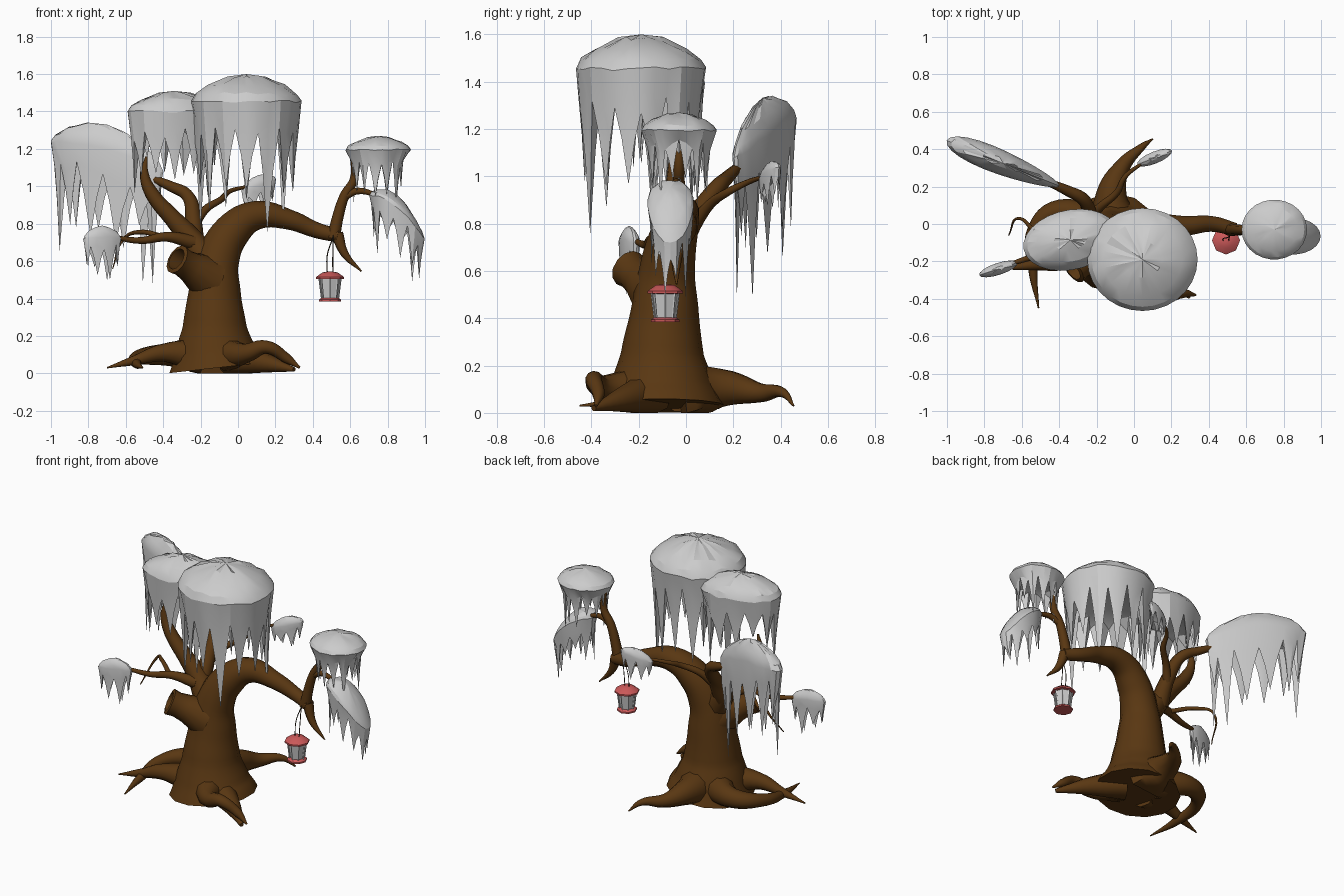
import bpy, bmesh, math, random
from mathutils import Vector, Matrix

if "Cube" in bpy.data.objects:
    bpy.data.objects.remove(bpy.data.objects["Cube"])


def material(name, rgb):
    m = bpy.data.materials.new(name)
    m.diffuse_color = (*rgb, 1)
    m.use_nodes = True
    m.node_tree.nodes["Principled BSDF"].inputs["Base Color"].default_value = m.diffuse_color
    return m


BARK = material("bark", (0.1, 0.038, 0.006))
RED = material("red_paint", (0.6, 0.1, 0.1))
DARK = material("dark_wire", (0.03, 0.02, 0.01))


def add(name, mesh, mat=None, angle=50):
    ob = bpy.data.objects.new(name, mesh)
    bpy.context.collection.objects.link(ob)
    if mat:
        mesh.materials.clear()
        mesh.materials.append(mat)
    bpy.ops.object.select_all(action='DESELECT')
    ob.select_set(True)
    bpy.context.view_layer.objects.active = ob
    bpy.ops.object.shade_smooth_by_angle(angle=math.radians(angle))
    return ob


def tube(name, pts, mat=BARK, res=3):
    """Tapered tube along points (x, y, z, radius)."""
    cu = bpy.data.curves.new(name + "_path", 'CURVE')
    cu.dimensions = '3D'
    cu.bevel_depth = 1
    cu.bevel_resolution = res
    cu.resolution_u = 6
    cu.use_fill_caps = True
    sp = cu.splines.new('BEZIER')
    sp.bezier_points.add(len(pts) - 1)
    for p, (x, y, z, r) in zip(sp.bezier_points, pts):
        p.co = (x, y, z)
        p.radius = r
        p.handle_left_type = p.handle_right_type = 'AUTO'
    tmp = bpy.data.objects.new(name + "_path", cu)
    bpy.context.collection.objects.link(tmp)
    bpy.context.view_layer.update()
    dg = bpy.context.evaluated_depsgraph_get()
    me = bpy.data.meshes.new_from_object(tmp.evaluated_get(dg))
    bpy.data.objects.remove(tmp)
    for v in me.vertices:
        v.co.z = max(v.co.z, 0.0)
    return add(name, me, mat)


def lathe(name, profile, sides, mat=None, loc=(0, 0, 0), axis=(0, 0, 1), angle=35):
    """Revolve (radius, z) points about an axis."""
    bm = bmesh.new()
    vs = [bm.verts.new((r, 0, z)) for r, z in profile]
    es = [bm.edges.new(p) for p in zip(vs, vs[1:])]
    bmesh.ops.spin(bm, geom=vs + es, cent=(0, 0, 0), axis=(0, 0, 1),
                   angle=math.tau, steps=sides, use_duplicate=False)
    bmesh.ops.remove_doubles(bm, verts=bm.verts, dist=1e-4)
    bmesh.ops.recalc_face_normals(bm, faces=bm.faces)
    rot = Vector(axis).to_track_quat('Z', 'Y').to_matrix().to_4x4()
    bm.transform(Matrix.Translation(loc) @ rot)
    me = bpy.data.meshes.new(name)
    bm.to_mesh(me)
    return add(name, me, mat, angle)


def foliage(name, c, rx, ry, deg, zs, n, slope=(0, 0), vr=0.95, egg=0, seed=1):
    """Domed clump with n hanging spikes; zs = top, rim, valley, lowest tip."""
    rnd = random.Random(seed)
    top, rim, val, low = zs
    ca, sa = math.cos(math.radians(deg)), math.sin(math.radians(deg))
    bm = bmesh.new()
    m = 2 * n

    def vert(r, t, z):
        x = rx * r * math.cos(t)
        y = ry * r * math.sin(t) * (1 - egg * math.cos(t))
        z += slope[0] * x + slope[1] * x * x
        return bm.verts.new((c[0] + x * ca - y * sa, c[1] + x * sa + y * ca, z))

    ang = [math.tau * i / m for i in range(m)]
    h = top - rim
    rings = [[vert(r, t, top - h * (f + rnd.uniform(-0.06, 0.06))) for t in ang]
             for r, f in ((0.35, 0.13), (0.72, 0.42), (0.92, 0.72), (1, 1))]
    rings.append([vert(vr * rnd.uniform(0.94, 1.02), t,
                       val + (rim - val) * rnd.uniform(-0.4, 0.4)) for t in ang])
    apex = vert(0, 0, top)
    for i in range(m):
        j = (i + 1) % m
        bm.faces.new((apex, rings[0][i], rings[0][j]))
        for a, b in zip(rings, rings[1:]):
            bm.faces.new((a[i], b[i], b[j], a[j]))
    # underside and spikes
    last = rings[-1]
    inner = [vert(vr * 0.72, ang[2 * k + 1], val + (rim - val) * 0.2) for k in range(n)]
    under = vert(0, 0, (rim + val) / 2)
    for k in range(n):
        k2, e = (k + 1) % n, (2 * k + 2) % m
        bm.faces.new((inner[k], inner[k2], last[e]))
        bm.faces.new((under, inner[k2], inner[k]))
        base = [last[2 * k], last[2 * k + 1], last[e], inner[k]]
        mid = sum((v.co for v in base), Vector()) / 4
        f = rnd.uniform(0.85, 1) if k % 5 == 1 else rnd.uniform(0.4, 0.8)
        drop = Vector((0, 0, -(val - low) * f))
        ring = [bm.verts.new(mid + (v.co - mid) * 0.5 + drop * 0.4) for v in base]
        tip = bm.verts.new(mid + drop)
        for i in range(4):
            j = (i + 1) % 4
            bm.faces.new((base[i], ring[i], ring[j], base[j]))
            bm.faces.new((ring[i], tip, ring[j]))
    bmesh.ops.recalc_face_normals(bm, faces=bm.faces)
    me = bpy.data.meshes.new(name)
    bm.to_mesh(me)
    return add(name, me, None, 22)


# trunk arching over into the right-hand bough
tube("trunk", [(-0.11, -0.1, 0.03, 0.265), (-0.12, -0.1, 0.12, 0.222), (-0.125, -0.1, 0.25, 0.175),
               (-0.125, -0.09, 0.42, 0.145), (-0.11, -0.08, 0.6, 0.118), (-0.03, -0.05, 0.76, 0.1),
               (0.1, -0.02, 0.845, 0.077), (0.28, -0.01, 0.82, 0.053), (0.42, 0, 0.765, 0.042),
               (0.54, -0.03, 0.735, 0.036)], res=5)

# hollow broken stub
lathe("hollow_stub", [(0.13, -0.2), (0.085, -0.07), (0.075, -0.01), (0.082, 0.035), (0.06, 0.04),
                      (0.045, -0.08), (0, -0.09)], 12, BARK, (-0.3, -0.225, 0.595), (-0.6, -0.45, 0.35), 50)

# roots
for name, pts in {
    "back_root": [(-0.1, -0.02, 0.08, 0.14), (-0.12, 0.16, 0.105, 0.082), (-0.06, 0.31, 0.085, 0.042),
                  (0.04, 0.41, 0.085, 0.02), (0.1, 0.455, 0.03, 0.004)],
    "left_arc_root": [(-0.2, -0.02, 0.1, 0.1), (-0.4, 0.07, 0.1, 0.06), (-0.53, -0.03, 0.085, 0.04),
                      (-0.54, -0.25, 0.05, 0.025), (-0.51, -0.45, 0.03, 0.004)],
    "left_root": [(-0.2, -0.15, 0.09, 0.1), (-0.4, -0.2, 0.11, 0.05), (-0.55, -0.22, 0.07, 0.027),
                  (-0.7, -0.24, 0.03, 0.004)],
    "front_curled_root": [(-0.06, -0.22, 0.1, 0.09), (0.05, -0.36, 0.11, 0.05), (0.15, -0.39, 0.14, 0.036),
                          (0.26, -0.37, 0.08, 0.027), (0.33, -0.38, 0.03, 0.006)],
    "front_right_root": [(-0.05, -0.15, 0.08, 0.1), (0.12, -0.25, 0.06, 0.06), (0.3, -0.39, 0.02, 0.012)],
}.items():
    tube(name, pts)

# limbs and twigs
for name, pts in {
    "left_limb": [(-0.15, -0.08, 0.58, 0.09), (-0.27, -0.05, 0.74, 0.06), (-0.35, -0.05, 0.83, 0.048),
                  (-0.46, -0.05, 0.96, 0.038), (-0.5, -0.05, 1.06, 0.025), (-0.49, -0.05, 1.16, 0.006)],
    "back_left_limb": [(-0.24, -0.05, 0.68, 0.06), (-0.24, 0.04, 0.83, 0.043), (-0.27, 0.13, 0.95, 0.035),
                       (-0.36, 0.18, 1.0, 0.028), (-0.5, 0.24, 1.06, 0.015)],
    "back_limb": [(-0.24, 0.03, 0.79, 0.03), (-0.17, 0.1, 0.88, 0.022), (-0.09, 0.17, 0.93, 0.018),
                  (-0.05, 0.25, 0.97, 0.013), (0.05, 0.33, 1.0, 0.008)],
    "left_branch": [(-0.24, -0.09, 0.7, 0.04), (-0.38, -0.14, 0.73, 0.026), (-0.52, -0.17, 0.71, 0.018),
                    (-0.68, -0.22, 0.73, 0.01)],
    "left_curled_twig": [(-0.4, -0.14, 0.73, 0.016), (-0.53, -0.04, 0.755, 0.012), (-0.61, 0.03, 0.72, 0.008),
                         (-0.67, -0.06, 0.56, 0.003)],
    "right_limb": [(0.51, -0.03, 0.72, 0.035), (0.535, -0.03, 0.84, 0.03), (0.57, -0.03, 0.95, 0.026),
                   (0.62, -0.03, 1.04, 0.022), (0.61, -0.03, 1.17, 0.012)],
    "right_branch": [(0.565, -0.03, 0.94, 0.02), (0.64, -0.04, 0.975, 0.018), (0.77, -0.05, 0.94, 0.01)],
    "right_drooping_twig": [(0.53, -0.03, 0.745, 0.034), (0.57, -0.04, 0.64, 0.022), (0.66, -0.04, 0.545, 0.004)],
}.items():
    tube(name, pts, res=2)

# foliage clumps
foliage("centre_foliage", (0.045, -0.19), 0.295, 0.275, 0, (1.6, 1.455, 1.32, 0.7), 14, seed=3)
foliage("left_foliage", (-0.34, -0.085), 0.255, 0.16, 12, (1.51, 1.4, 1.28, 0.92), 13, seed=5)
foliage("back_left_foliage", (-0.7, 0.325), 0.325, 0.065, -22, (1.33, 1.2, 1.08, 0.55), 12, (-0.25, -0.4),
        egg=0.3, seed=8)
foliage("right_top_foliage", (0.75, -0.03), 0.175, 0.16, 0, (1.27, 1.195, 1.13, 0.88), 13, vr=0.82, seed=2)
foliage("right_low_foliage", (0.85, -0.065), 0.148, 0.098, 0, (0.955, 0.89, 0.82, 0.57), 11, (-0.8, -2.5), seed=4)
foliage("small_left_foliage", (-0.725, -0.24), 0.108, 0.032, 18, (0.79, 0.73, 0.68, 0.48), 8, (0, -1), seed=6)
foliage("small_back_foliage", (0.11, 0.355), 0.1, 0.032, 22, (1.06, 1.01, 0.97, 0.84), 8, (0.3, 0), seed=7)

# lantern
LX, LY = 0.492, -0.088
lathe("lantern_roof", [(0, 0.545), (0.04, 0.54), (0.075, 0.515), (0.075, 0.505), (0, 0.5)], 8, RED, (LX, LY, 0))
lathe("lantern_glass", [(0, 0.4), (0.04, 0.4), (0.053, 0.505), (0, 0.505)], 8, None, (LX, LY, 0))
lathe("lantern_base", [(0, 0.384), (0.06, 0.384), (0.06, 0.394), (0.045, 0.404), (0, 0.404)], 8, RED, (LX, LY, 0))
for i in range(8):
    ca, sa = math.cos(i * math.tau / 8), math.sin(i * math.tau / 8)
    tube("lantern_post", [(LX + 0.043 * ca, LY + 0.043 * sa, 0.395, 0.005),
                          (LX + 0.057 * ca, LY + 0.057 * sa, 0.508, 0.005)], None, 0)
for s in (-1, 1):
    tube("lantern_wire", [(LX + s * 0.015, LY, 0.54, 0.003), (LX + s * 0.015, LY + 0.01, 0.63, 0.003),
                          (0.51, -0.06, 0.74, 0.003), (0.51, -0.03, 0.77, 0.003)], DARK, 0)
